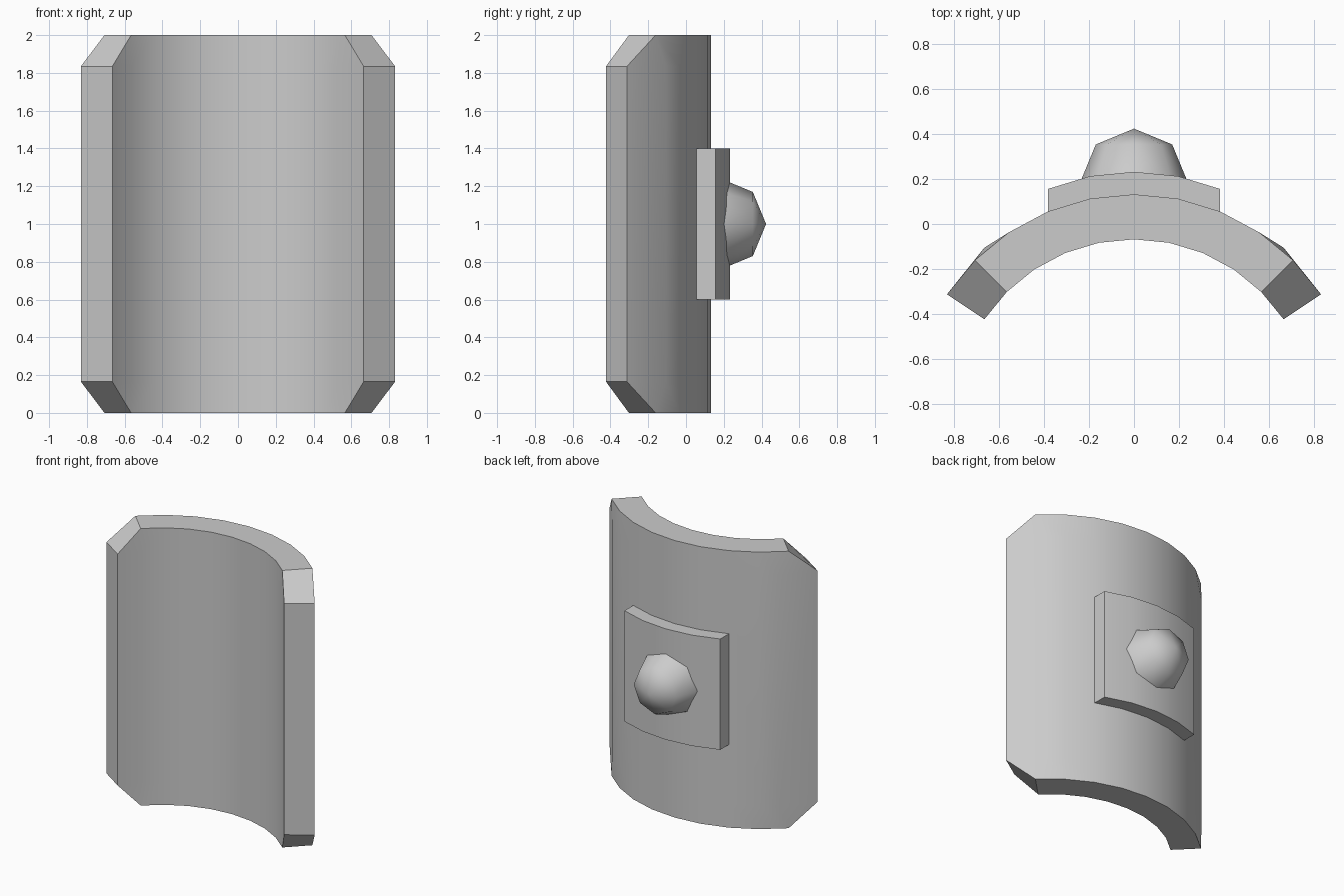
import bpy, bmesh
from math import sin, cos, radians, copysign
from mathutils import Matrix

if "Cube" in bpy.data.objects:
    bpy.data.objects.remove(bpy.data.objects["Cube"])

CY = -0.868          # y of the arc's axis
STEP = 11.25         # arc step in degrees


def arc(i, r, dy=0.0):
    a = radians(i * STEP)
    return r * sin(a), CY + dy + r * cos(a)


def finish(bm, name, angle):
    bmesh.ops.recalc_face_normals(bm, faces=bm.faces)
    me = bpy.data.meshes.new(name)
    bm.to_mesh(me)
    bm.free()
    ob = bpy.data.objects.new(name, me)
    bpy.context.collection.objects.link(ob)
    bpy.ops.object.select_all(action='DESELECT')
    ob.select_set(True)
    bpy.context.view_layer.objects.active = ob
    bpy.ops.object.shade_smooth_by_angle(angle=radians(angle))
    return ob


def slab(name, cells, coord, angle=30):
    """Closed slab: each cell is a list of (column, row), made on both skins;
    boundary edges are joined by rim walls."""
    bm = bmesh.new()
    verts = {}

    def v(side, key):
        if (side, key) not in verts:
            verts[side, key] = bm.verts.new(coord(side, *key))
        return verts[side, key]

    count = {}
    for cell in cells:
        for side in (0, 1):
            bm.faces.new([v(side, k) for k in cell])
        for a, b in zip(cell, cell[1:] + cell[:1]):
            count.setdefault(frozenset((a, b)), []).append((a, b))
    for uses in count.values():
        if len(uses) == 1:
            a, b = uses[0]
            bm.faces.new([v(0, a), v(0, b), v(1, b), v(1, a)])
    return finish(bm, name, angle)


# Curved shield panel with clipped corners
ROWS = (0.0, 0.165, 1.835, 2.0)


def panel_coord(side, i, row):
    x, y = arc(i, 1.0 if side else 0.8)
    if side and abs(i) == 4 and row in (1, 2):   # slight outward bulge
        x, y = copysign(0.665, i), -0.105
    return x, y, ROWS[row]


cells = [[(i, r), (i + 1, r), (i + 1, r + 1), (i, r + 1)]
         for i in range(-4, 4) for r in range(3)]
for s in (-1, 1):
    cells.append([(4 * s, 1), (5 * s, 1), (5 * s, 2), (4 * s, 2)])
    cells.append([(4 * s, 0), (5 * s, 1), (4 * s, 1)])
    cells.append([(4 * s, 3), (5 * s, 2), (4 * s, 2)])
slab("shield_panel", cells, panel_coord)

# Square backing plate following the outer curve
slab("backing_plate",
     [[(i, 0), (i + 1, 0), (i + 1, 1), (i, 1)] for i in range(-2, 2)],
     lambda side, i, row: (*arc(i, 1.0, 0.1 * side), (0.6, 1.4)[row]))

# Low-poly dome boss, pole pointing back
bm = bmesh.new()
bmesh.ops.create_uvsphere(bm, u_segments=8, v_segments=4, radius=0.24)
bmesh.ops.delete(bm, geom=[p for p in bm.verts if p.co.z < -0.01], context='VERTS')
bmesh.ops.transform(bm, verts=bm.verts,
                    matrix=Matrix.Translation((0, 0.184, 1.0)) @ Matrix.Rotation(radians(-90), 4, 'X'))
finish(bm, "dome_boss", 80)
